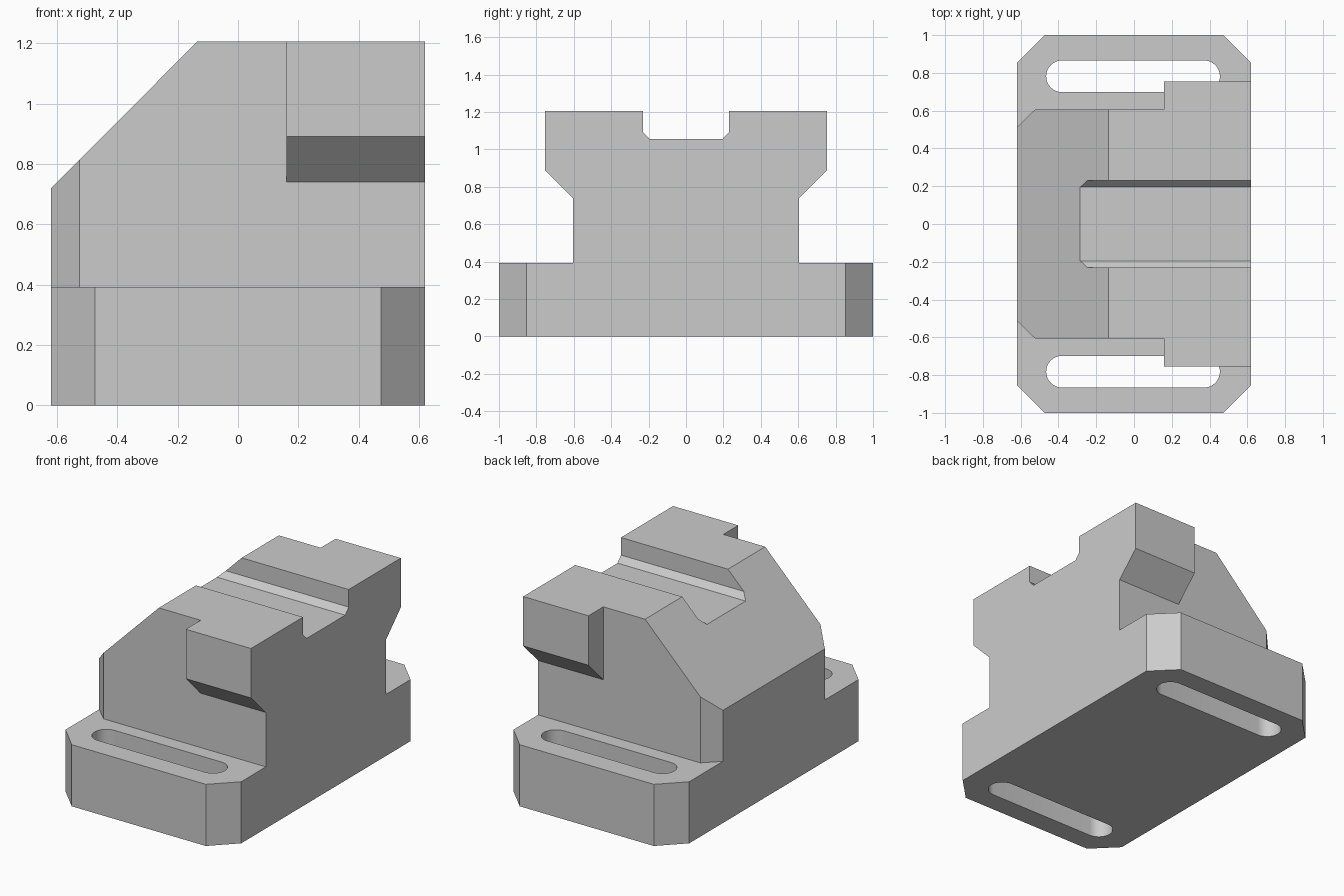
import bpy
import bmesh
import math
from mathutils import Vector

cube = bpy.data.objects.get("Cube")
if cube:
    bpy.data.objects.remove(cube, do_unlink=True)

HALF_X, HALF_Y, BASE_Z, TOP_Z = 0.62, 1.0, 0.393, 1.205
BODY_Y, LUG_Y = 0.605, 0.755

grey = bpy.data.materials.new("machined grey")
grey.use_nodes = True
colour = (0.6, 0.6, 0.6, 1)
grey.diffuse_color = colour
grey.node_tree.nodes["Principled BSDF"].inputs["Base Color"].default_value = colour


def prism(name, points, axis, start, end):
    """Extrude a closed outline along an axis; the outline lies in the other two axes."""
    def place(a, b, c):
        return {"x": (c, a, b), "y": (a, c, b), "z": (a, b, c)}[axis]
    bm = bmesh.new()
    face = bm.faces.new([bm.verts.new(place(a, b, start)) for a, b in points])
    moved = bmesh.ops.extrude_face_region(bm, geom=[face])["geom"]
    bmesh.ops.translate(bm, vec=Vector(place(0, 0, end - start)),
                        verts=[v for v in moved if isinstance(v, bmesh.types.BMVert)])
    bmesh.ops.recalc_face_normals(bm, faces=bm.faces)
    mesh = bpy.data.meshes.new(name)
    bm.to_mesh(mesh)
    bm.free()
    mesh.materials.append(grey)
    obj = bpy.data.objects.new(name, mesh)
    bpy.context.collection.objects.link(obj)
    return obj


def combine(target, tool, operation):
    """Apply a boolean to the target, then remove the tool."""
    mod = target.modifiers.new(operation, "BOOLEAN")
    mod.operation, mod.solver, mod.object = operation, "EXACT", tool
    bpy.context.view_layer.objects.active = target
    bpy.ops.object.modifier_apply(modifier=mod.name)
    bpy.data.objects.remove(tool, do_unlink=True)


def mirrored(half):
    """Close an outline by mirroring its first coordinate."""
    return half + [(-a, b) for a, b in reversed(half)]


# Upright body with two clipped vertical corners
body = prism("clamp_block", [(HALF_X, -BODY_Y), (HALF_X, BODY_Y), (-0.525, BODY_Y),
                             (-HALF_X, 0.513), (-HALF_X, -0.513), (-0.525, -BODY_Y)],
             "z", 0.2, TOP_Z)

# Sloped back
slope = prism("slope_cutter", [(-0.135, TOP_Z), (-0.035, TOP_Z + 0.1), (-0.82, TOP_Z + 0.1),
                               (-0.82, 0.518)], "y", -1, 1)
combine(body, slope, "DIFFERENCE")

# Overhanging lugs with bevelled undersides
lugs = prism("lugs", mirrored([(BODY_Y - 0.1, 0.64), (BODY_Y, 0.74), (LUG_Y, 0.89), (LUG_Y, TOP_Z)]),
             "x", 0.16, HALF_X)
combine(body, lugs, "UNION")

# Channel along the top
channel = prism("channel_cutter", mirrored([(0.195, 1.055), (0.23, 1.093), (0.23, 1.4)]), "x", -1, 1)
combine(body, channel, "DIFFERENCE")

# Base with chamfered corners
c = 0.147
quarter = [(HALF_X - c, -HALF_Y), (HALF_X, c - HALF_Y), (HALF_X, HALF_Y - c), (HALF_X - c, HALF_Y)]
base = prism("base", mirrored(quarter), "z", 0, BASE_Z)
combine(body, base, "UNION")

# Rounded mounting slots through the base
radius, reach, steps = 0.084, 0.376, 16
for side in (-1, 1):
    outline = []
    for end in (0, 1):
        for i in range(steps + 1):
            t = math.pi * (i / steps + end - 0.5)
            shift = -reach if end else reach
            outline.append((shift - 0.005 + radius * math.cos(t), side * 0.782 + radius * math.sin(t)))
    combine(body, prism("slot_cutter", outline, "z", -0.1, 0.5), "DIFFERENCE")

# Merge coplanar faces and shade
bm = bmesh.new()
bm.from_mesh(body.data)
bmesh.ops.remove_doubles(bm, verts=bm.verts, dist=0.0001)
bmesh.ops.dissolve_limit(bm, angle_limit=math.radians(1), verts=bm.verts, edges=bm.edges)
bm.to_mesh(body.data)
bm.free()
bpy.ops.object.select_all(action="DESELECT")
body.select_set(True)
bpy.context.view_layer.objects.active = body
bpy.ops.object.shade_smooth_by_angle(angle=math.radians(30))
